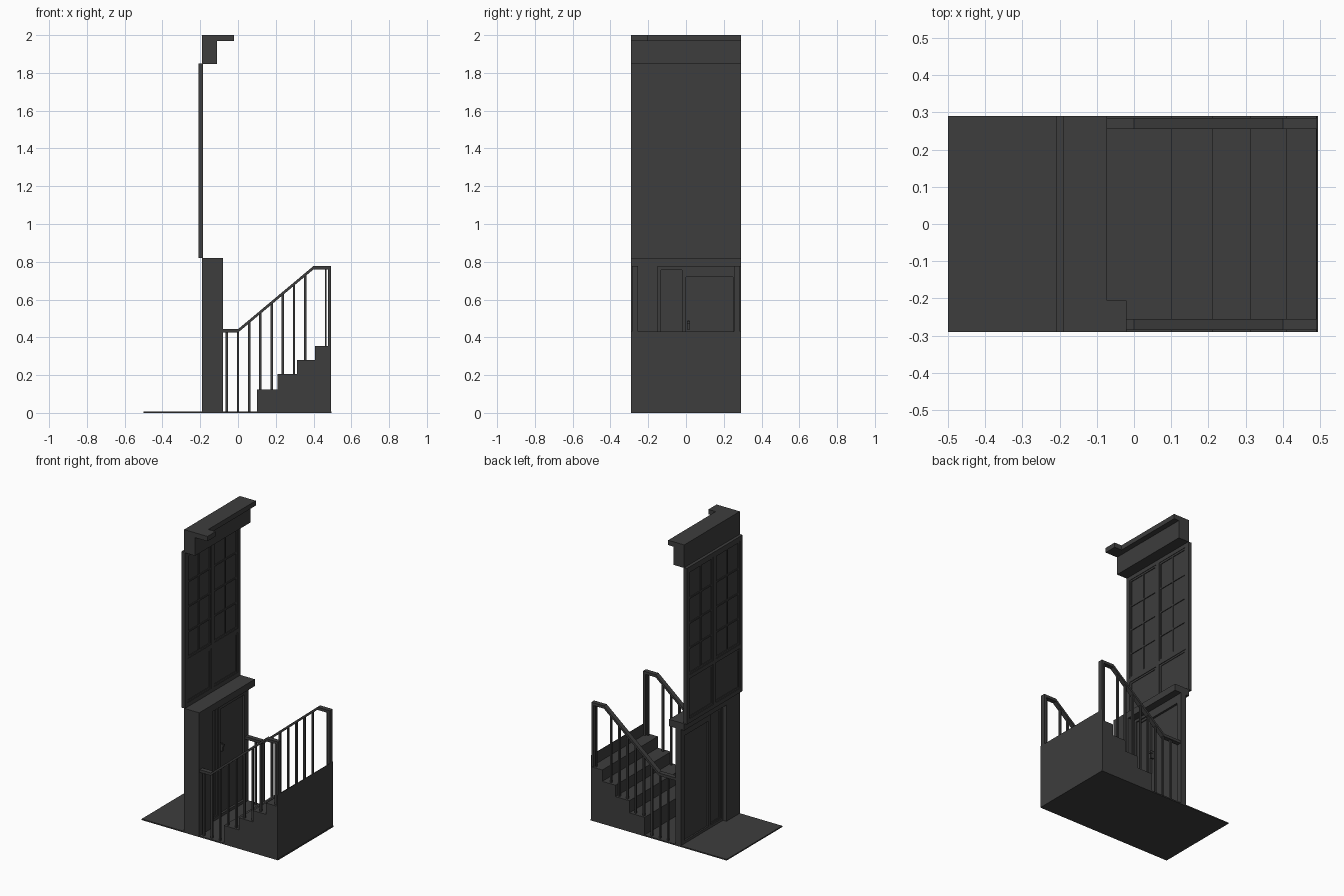
import bpy, bmesh

cube = bpy.data.objects.get("Cube")
if cube:
    bpy.data.objects.remove(cube, do_unlink=True)

mat = bpy.data.materials.new("charcoal_grey")
mat.use_nodes = True
COLOUR = (0.047, 0.047, 0.047, 1)
mat.diffuse_color = COLOUR
mat.node_tree.nodes["Principled BSDF"].inputs["Base Color"].default_value = COLOUR

W = 0.29  # half width of the whole model


def extrude(name, outline, y0, y1):
    """Extrude an x-z outline from y0 to y1."""
    bm = bmesh.new()
    face = bm.faces.new([bm.verts.new((x, y0, z)) for x, z in outline])
    moved = bmesh.ops.extrude_face_region(bm, geom=[face])["geom"]
    bmesh.ops.translate(bm, vec=(0, y1 - y0, 0),
                        verts=[v for v in moved if isinstance(v, bmesh.types.BMVert)])
    bmesh.ops.recalc_face_normals(bm, faces=bm.faces)
    mesh = bpy.data.meshes.new(name)
    bm.to_mesh(mesh)
    bm.free()
    mesh.materials.append(mat)
    ob = bpy.data.objects.new(name, mesh)
    bpy.context.collection.objects.link(ob)
    return ob


def box(name, x0, x1, y0, y1, z0, z1):
    return extrude(name, [(x0, z0), (x1, z0), (x1, z1), (x0, z1)], y0, y1)


def frame(name, x0, x1, y0, y1, z0, z1, t):
    """Rectangular border of bar width t in the y-z plane."""
    box(name + "_side_a", x0, x1, y0, y0 + t, z0, z1)
    box(name + "_side_b", x0, x1, y1 - t, y1, z0, z1)
    box(name + "_bottom", x0, x1, y0 + t, y1 - t, z0, z0 + t)
    box(name + "_top", x0, x1, y0 + t, y1 - t, z1 - t, z1)


# Ground and stairs
box("floor", -0.5, 0.495, -W, W, 0, 0.008)
STEPS = [(0.10, 0.125), (0.21, 0.205), (0.312, 0.28), (0.408, 0.355)]
END = 0.492
outline = [(END, 0.004), (STEPS[0][0], 0.004)]
for i, (x, z) in enumerate(STEPS):
    next_x = STEPS[i + 1][0] if i + 1 < len(STEPS) else END
    outline += [(x, z), (next_x, z)]
extrude("stairs", outline, -W, W)
box("top_riser", END - 0.003, END, -W, W, 0.004, 0.43)


# Handrails, balusters and end posts
def step_height(x):
    return max([0.004] + [z for sx, z in STEPS if x >= sx])


def rail_height(x):
    return 0.425 + 0.335 * min(max(x / 0.4, 0), 1)


for side, start in ((-1, -0.09), (1, -0.13)):
    tag = "left" if side > 0 else "right"
    low, high = sorted((side * 0.255, side * 0.285))
    under = [(x, rail_height(x)) for x in (start, 0, 0.4, END)]
    over = [(x, z + 0.018) for x, z in reversed(under)]
    extrude("handrail_" + tag, under + over, low, high)
    mid = side * 0.27
    for i in range(8):
        x = -0.06 + 0.0595 * i
        box(f"baluster_{tag}_{i + 1}", x - 0.006, x + 0.006, mid - 0.006, mid + 0.006,
            step_height(x), rail_height(x) + 0.008)
    box("thin_post_" + tag, 0.461, 0.469, mid - 0.006, mid + 0.006, 0.355, 0.77)
    box("end_post_" + tag, 0.476, END, low, high, 0.355, 0.77)

# Lower front: pillar, ledge, door wall
box("pillar", -0.19, -0.08, -W, -0.15, 0, 0.82)
box("ledge", -0.19, -0.08, -0.15, W, 0.775, 0.82)
box("door_wall", -0.155, -0.142, -0.15, W, 0, 0.775)
frame("entrance_frame", -0.165, -0.128, -0.15, W, 0.008, 0.775, 0.018)
box("entrance_mullion", -0.165, -0.128, -0.022, 0.0, 0.02, 0.76)
box("door_post", -0.165, -0.128, 0.25, 0.272, 0.02, 0.76)
box("door_transom", -0.165, -0.128, 0, 0.25, 0.72, 0.76)
frame("side_panel", -0.159, -0.136, -0.132, -0.022, 0.02, 0.757, 0.016)
box("door_handle", -0.142, -0.12, 0.008, 0.018, 0.44, 0.49)
box("door_knob", -0.13, -0.112, 0.006, 0.022, 0.472, 0.486)

# Upper front: two glazed sashes above two solid panels
box("window_sheet", -0.201, -0.193, -W, W, 0.82, 1.85)
frame("window_surround", -0.21, -0.185, -W, W, 0.82, 1.85, 0.028)
box("window_sill", -0.21, -0.185, -0.262, 0.262, 1.112, 1.138)
box("centre_post", -0.21, -0.185, -0.014, 0.014, 0.848, 1.822)
for side in (-1, 1):
    tag = "left" if side > 0 else "right"
    low, high = sorted((side * 0.014, side * 0.262))
    frame("lower_panel_" + tag, -0.205, -0.189, low, high, 0.848, 1.112, 0.012)
    frame("sash_" + tag, -0.206, -0.188, low, high, 1.138, 1.822, 0.012)
    box("glazing_bar_upright_" + tag, -0.206, -0.188, side * 0.138 - 0.005,
        side * 0.138 + 0.005, 1.15, 1.81)
    for i in range(3):
        z = 1.31 + 0.165 * i
        box(f"glazing_bar_{tag}_{i + 1}", -0.206, -0.188, low, high, z - 0.005, z + 0.005)

# Cornice with a deeper lip at one end
box("cornice", -0.19, -0.11, -W, W, 1.848, 1.985)
box("cornice_lip", -0.19, -0.073, -W, W, 1.968, 2.0)
box("cornice_lip_end", -0.073, -0.02, -W, -0.205, 1.968, 2.0)
